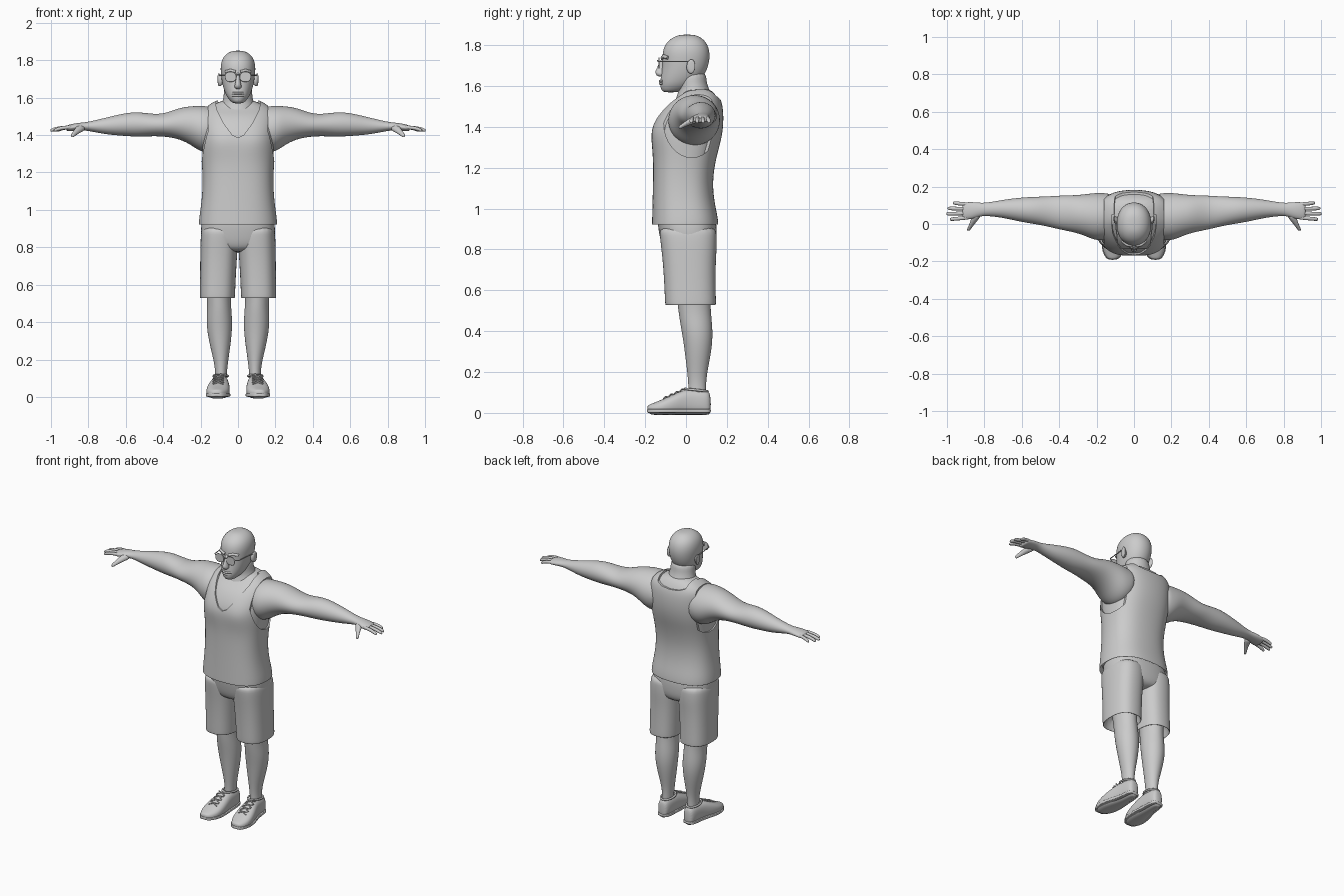
import bpy, bmesh, math
from mathutils import Vector

cube = bpy.data.objects.get("Cube")
if cube:
    bpy.data.objects.remove(cube, do_unlink=True)

grey = bpy.data.materials.new("plain_grey")
grey.use_nodes = True
grey.diffuse_color = (0.6, 0.6, 0.6, 1)
grey.node_tree.nodes["Principled BSDF"].inputs["Base Color"].default_value = (0.6, 0.6, 0.6, 1)


def finish(name, bm, mirror=False, subdiv=2):
    """Turn a bmesh into a smooth, optionally mirrored object."""
    bmesh.ops.recalc_face_normals(bm, faces=bm.faces)
    mesh = bpy.data.meshes.new(name)
    bm.to_mesh(mesh)
    bm.free()
    mesh.materials.append(grey)
    for face in mesh.polygons:
        face.use_smooth = subdiv > 0
    obj = bpy.data.objects.new(name, mesh)
    bpy.context.collection.objects.link(obj)
    if mirror:
        obj.modifiers.new("mirror", "MIRROR")
    if subdiv:
        obj.modifiers.new("smooth", "SUBSURF").levels = subdiv
        obj.modifiers["smooth"].render_levels = subdiv
    return obj


def loft(name, axis, rings, power=2.0, mirror=False, subdiv=2, sides=20, shape=None):
    """Skin superellipse rings (position, a_min, a_max, b_min, b_max) along an axis."""
    bm = bmesh.new()
    others = [i for i in range(3) if i != axis]
    loops = []
    for t, a0, a1, b0, b1 in rings:
        loop = []
        for i in range(sides):
            ang = math.tau * i / sides
            co = Vector((0, 0, 0))
            co[axis] = t
            for k, lo, hi, w in ((others[0], a0, a1, math.cos(ang)), (others[1], b0, b1, math.sin(ang))):
                co[k] = (lo + hi) / 2 + (hi - lo) / 2 * math.copysign(abs(w) ** (2 / power), w)
            loop.append(bm.verts.new(shape(co) if shape else co))
        loops.append(loop)
    for low, high in zip(loops, loops[1:]):
        for i in range(sides):
            j = (i + 1) % sides
            bm.faces.new((low[i], low[j], high[j], high[i]))
    bm.faces.new(loops[0])
    bm.faces.new(loops[-1])
    return finish(name, bm, mirror, subdiv)


def tube(name, points, radius, mirror=True, closed=False):
    """Thin round wire through a few points."""
    curve = bpy.data.curves.new(name, "CURVE")
    curve.dimensions = "3D"
    curve.bevel_depth = radius
    curve.bevel_resolution = 2
    curve.use_fill_caps = True
    spline = curve.splines.new("POLY")
    spline.points.add(len(points) - 1)
    for p, co in zip(spline.points, points):
        p.co = (*co, 1)
    spline.use_cyclic_u = closed
    curve.materials.append(grey)
    obj = bpy.data.objects.new(name, curve)
    bpy.context.collection.objects.link(obj)
    if mirror:
        obj.modifiers.new("mirror", "MIRROR")
    return obj


def prism(name, outline, y0, y1):
    """Extrude a symmetric x-z outline along y, used as a cutter."""
    bm = bmesh.new()
    pts = outline + [(-x, z) for x, z in reversed(outline) if x > 0]
    face = bm.faces.new([bm.verts.new((x, y0, z)) for x, z in pts])
    geo = bmesh.ops.extrude_face_region(bm, geom=[face])["geom"]
    bmesh.ops.translate(bm, vec=(0, y1 - y0, 0), verts=[v for v in geo if isinstance(v, bmesh.types.BMVert)])
    return finish(name, bm, subdiv=0)


def chest(co):
    """Push out the two chest muscles on the front."""
    if co.y < 0:
        co.y -= 0.014 * math.exp(-((abs(co.x) - 0.1) / 0.06) ** 2 - ((co.z - 1.37) / 0.06) ** 2)
    return co


# Torso: half width, front and back by height
torso = [(.93, .212, -.168, .16), (.97, .208, -.167, .155), (1.05, .196, -.165, .137),
         (1.15, .19, -.163, .132), (1.25, .195, -.163, .15), (1.32, .203, -.168, .17),
         (1.38, .206, -.168, .182), (1.44, .206, -.15, .186), (1.5, .202, -.11, .182),
         (1.54, .19, -.065, .17), (1.57, .145, -.03, .152), (1.6, .085, -.01, .12)]
g = 0.009
loft("chest_skin", 2, [(z - g * (z > 1.5), g - w, w - g, f + g, b - g) for z, w, f, b in torso],
     2.5, shape=chest)
hem = [(1.0, -.19, .19, -.145, .13), (.93, -.207, .207, -.163, .155), (.917, -.212, .212, -.168, .16)]
shirt = loft("tank_top", 2, hem + [(z, -w, w, f, b) for z, w, f, b in torso], 2.5, shape=chest)

# Neckline and armhole cutters
cutters = [
    prism("neck_front_cutter", [(0, 1.385), (.03, 1.4), (.075, 1.46), (.115, 1.54), (.13, 1.7)], -.3, .05),
    prism("neck_back_cutter", [(0, 1.53), (.06, 1.535), (.1, 1.55), (.13, 1.7)], .04, .3),
    loft("armhole_cutter", 0, [(x, -.11, .165, 1.25, 1.6) for x in (.16, .4)],
         mirror=True, subdiv=0, sides=32)]
for cutter in cutters:
    cut = shirt.modifiers.new(cutter.name, "BOOLEAN")
    cut.object = cutter
    cut.operation = "DIFFERENCE"
    cutter.hide_render = True
bpy.context.view_layer.objects.active = shirt
shirt.select_set(True)
for mod in list(shirt.modifiers):
    bpy.ops.object.modifier_apply(modifier=mod.name)
bpy.ops.object.shade_smooth_by_angle(angle=math.radians(40))
for cutter in cutters:
    bpy.data.objects.remove(cutter, do_unlink=True)

# Neck and head
loft("neck", 2, [(1.48, -.11, .11, -.07, .14), (1.54, -.1, .1, -.05, .135), (1.58, -.082, .082, -.035, .115),
                 (1.62, -.076, .076, -.04, .1), (1.68, -.075, .075, -.05, .1)])
head = [(1.568, .026, -.112, -.04), (1.585, .045, -.124, .01), (1.61, .064, -.128, .05), (1.65, .079, -.124, .09),
        (1.69, .088, -.118, .108), (1.73, .093, -.117, .117), (1.77, .095, -.116, .117), (1.81, .085, -.1, .104),
        (1.838, .06, -.066, .075), (1.852, .025, -.03, .04)]
loft("head", 2, [(z, -w, w, f, b) for z, w, f, b in head], 2.15)
loft("nose", 2, [(1.645, -.012, .012, -.138, -.1), (1.658, -.021, .021, -.149, -.1),
                 (1.672, -.016, .016, -.152, -.1), (1.7, -.01, .01, -.136, -.1), (1.735, -.014, .014, -.122, -.1)])
for lip, z in (("lower_lip", 1.612), ("upper_lip", 1.624)):
    tube(lip, [(-.03, -.113, z), (-.012, -.128, z), (.012, -.128, z), (.03, -.113, z)], .006, mirror=False)
tube("brow", [(.014, -.116, 1.737), (.04, -.11, 1.745), (.065, -.088, 1.738)], .009)
loft("ear", 0, [(.08, .005, .03, 1.67, 1.71), (.096, 0, .04, 1.66, 1.725), (.106, .008, .048, 1.66, 1.735),
                (.109, .015, .04, 1.68, 1.72)], mirror=True)

# Glasses
loft("lens", 1, [(y, .012, .067, 1.687, 1.736) for y in (-.134, -.13)], 2.6, mirror=True, subdiv=0)
rim = []
for i in range(24):
    c, s = math.cos(math.tau * i / 24), math.sin(math.tau * i / 24)
    rim.append((.0395 + .028 * math.copysign(abs(c) ** .8, c), -.132, 1.7115 + .025 * math.copysign(abs(s) ** .8, s)))
tube("lens_rim", rim, .0025, closed=True)
tube("glasses_bridge", [(-.013, -.134, 1.72), (0, -.14, 1.724), (.013, -.134, 1.72)], .003, mirror=False)
tube("glasses_arm", [(.066, -.132, 1.72), (.086, -.115, 1.72), (.099, .01, 1.72), (.1, .035, 1.705)], .003)

# Arms, palms, fingers and thumbs
loft("arm", 0, [(.1, -.07, .16, 1.34, 1.54), (.16, -.09, .168, 1.3, 1.556), (.21, -.088, .168, 1.315, 1.558),
                (.26, -.065, .16, 1.352, 1.555), (.32, -.045, .155, 1.38, 1.545), (.4, -.03, .153, 1.393, 1.512),
                (.47, -.012, .148, 1.393, 1.515), (.54, 0, .146, 1.39, 1.525), (.61, .012, .142, 1.395, 1.517),
                (.7, .033, .13, 1.402, 1.495), (.78, .043, .115, 1.418, 1.475), (.82, .042, .113, 1.425, 1.468),
                (.86, .028, .118, 1.423, 1.465), (.9, .022, .117, 1.42, 1.457), (.92, .025, .112, 1.422, 1.45)],
     mirror=True)
for i, (finger, tip) in enumerate((("index", .985), ("middle", 1.004), ("ring", .997), ("little", .968))):
    y = .033 + i * .024
    spread = (i - 1.5) * .005
    r = .0105
    path = [(.88, y, 1.443), ((.9 + tip) / 2, y + spread / 2, 1.439), (tip - .008, y + spread, 1.427)]
    rings = [(x, cy - r, cy + r, z - r, z + r) for x, cy, z in path]
    loft(finger + "_finger", 0, rings + [(tip, y + spread - .006, y + spread + .006, 1.418, 1.43)],
         mirror=True, sides=10)
loft("thumb", 1, [(.06, .81, .86, 1.42, 1.458), (.03, .825, .872, 1.413, 1.452), (0, .852, .88, 1.402, 1.43),
                  (-.028, .872, .894, 1.388, 1.41), (-.036, .879, .893, 1.387, 1.402)], mirror=True, sides=12)

# Shorts with recessed leg openings
loft("shorts_waist", 2, [(.77, -.1, .1, -.09, .12), (.81, -.19, .19, -.118, .147), (.86, -.2, .2, -.13, .152),
                         (.92, -.2, .2, -.14, .152), (.97, -.19, .19, -.14, .14)], 2.5)
loft("shorts_leg", 2, [(.62, .035, .18, -.07, .125), (.535, .023, .197, -.093, .138), (.524, .016, .205, -.102, .147),
                       (.54, .015, .206, -.104, .148), (.64, .011, .204, -.108, .146), (.74, .005, .203, -.115, .147),
                       (.81, 0, .202, -.123, .152), (.87, 0, .2, -.13, .152), (.92, .01, .19, -.13, .145)],
     2.5, mirror=True)

# Lower legs
loft("lower_leg", 2, [(.07, .06, .125, .01, .1), (.12, .06, .121, .012, .098), (.18, .054, .127, .008, .101),
                      (.26, .042, .147, -.002, .117), (.34, .032, .164, -.012, .13), (.41, .03, .17, -.024, .131),
                      (.48, .036, .165, -.036, .124), (.54, .038, .168, -.042, .12), (.65, .03, .175, -.06, .125)],
     mirror=True)

# Shoes: uppers, collars, soles and laces
shoe = [(-.19, .095, .135, .035), (-.175, .074, .152, .043), (-.14, .052, .168, .056), (-.1, .043, .171, .074),
        (-.05, .043, .162, .097), (0, .048, .145, .118), (.05, .05, .136, .116), (.1, .054, .131, .113),
        (.122, .068, .117, .095)]
loft("shoe_upper", 1, [(y, a, b, -.01 + (y < -.18) * .02, top) for y, a, b, top in shoe], 2.5, mirror=True)
e = 0.003
loft("shoe_sole", 1, [(y * 1.01, a - e, b + e, 0, .02) for y, a, b, top in shoe], 6, mirror=True, sides=24)
collar = [(.0925 + .038 * math.cos(math.tau * i / 20), .05 + .056 * math.sin(math.tau * i / 20),
           .112 - .006 * math.sin(math.tau * i / 20)) for i in range(20)]
tube("shoe_collar", collar, .006, closed=True)
for i in range(4):
    y, z = -.11 + i * .027, .074 + i * .0125
    for side in (-1, 1):
        tube("shoe_lace", [(.106 - side * .028, y, z - .006), (.105, y + .01, z + .005),
                           (.104 + side * .028, y + .02, z + .004)], .0035)
